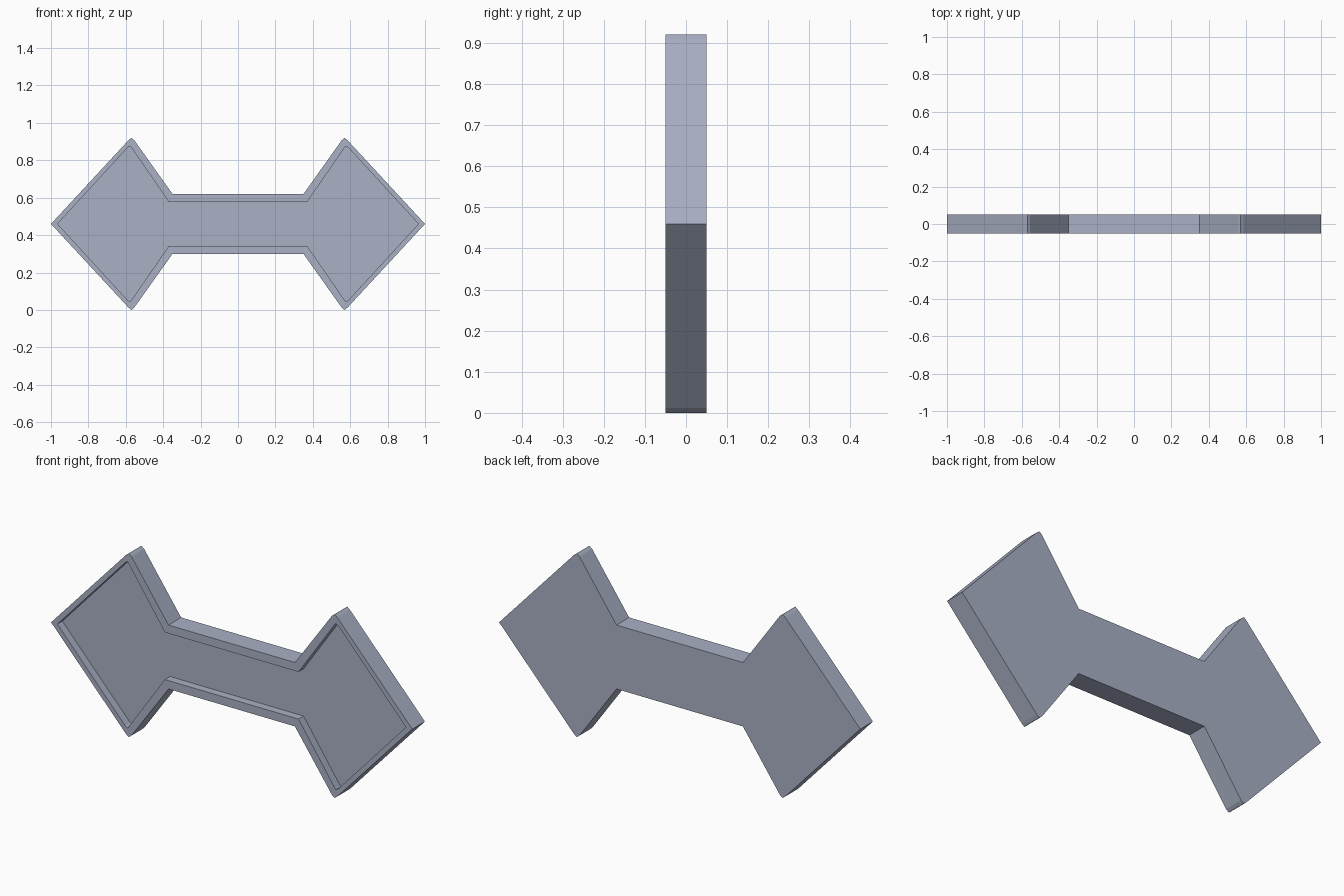
import bpy, bmesh

cube = bpy.data.objects.get("Cube")
if cube:
    bpy.data.objects.remove(cube, do_unlink=True)

BACK, FLOOR, FRONT, MID = 0.05, -0.01, -0.05, 0.46

# Blue-grey finish
mat = bpy.data.materials.new("blue_grey")
mat.use_nodes = True
colour = (0.40, 0.44, 0.56, 1)
mat.diffuse_color = colour
mat.node_tree.nodes["Principled BSDF"].inputs["Base Color"].default_value = colour


def outline(quarter):
    """Mirror an upper right quarter outline, from tip to waist, into a closed loop."""
    upper = quarter + [(-x, z) for x, z in reversed(quarter)]
    lower = [(x, -z) for x, z in reversed(upper[1:-1])]
    return upper + lower


outer = outline([(1.0, 0), (0.585, 0.448), (0.57, 0.46), (0.555, 0.448), (0.35, 0.16)])
inner = outline([(0.965, 0), (0.59, 0.408), (0.577, 0.416), (0.57, 0.408), (0.37, 0.118)])

# Double-diamond tray: back plate, outer wall, rim, recess wall and floor
bm = bmesh.new()
layers = [(outer, BACK), (outer, FRONT), (inner, FRONT), (inner, FLOOR)]
rings = [[bm.verts.new((x, y, MID + z)) for x, z in loop] for loop, y in layers]
for a, b in zip(rings, rings[1:]):
    for i in range(len(a)):
        j = (i + 1) % len(a)
        bm.faces.new((a[i], a[j], b[j], b[i]))
bm.faces.new(rings[0])
bm.faces.new(rings[-1])
bmesh.ops.recalc_face_normals(bm, faces=bm.faces)

mesh = bpy.data.meshes.new("double_diamond_tray")
bm.to_mesh(mesh)
bm.free()
mesh.materials.append(mat)
tray = bpy.data.objects.new("double_diamond_tray", mesh)
bpy.context.collection.objects.link(tray)
